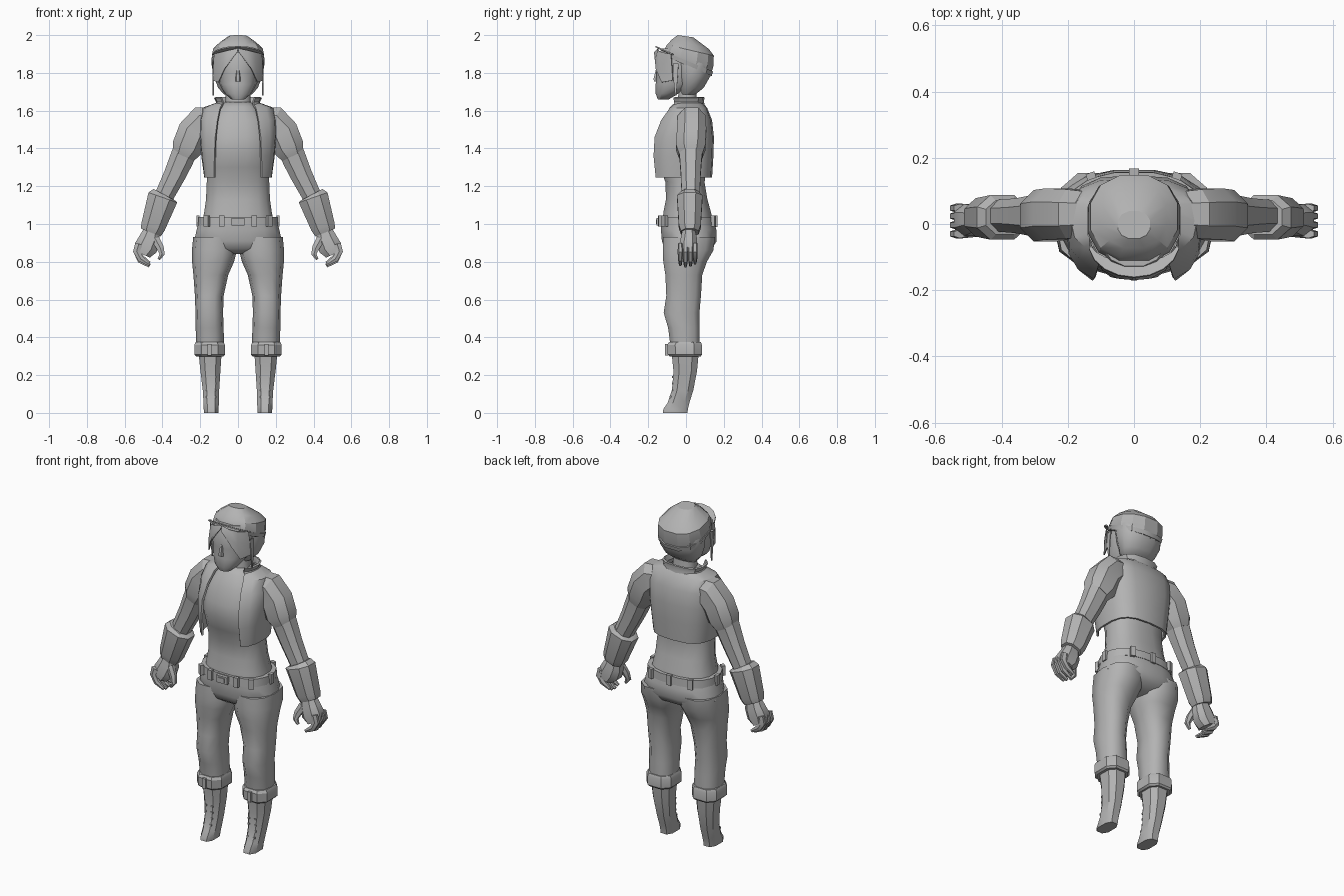
import bpy, bmesh, math
from mathutils import Vector

grey = bpy.data.materials.new("light grey")
grey.diffuse_color = (0.45, 0.45, 0.45, 1)


def finish(name, bm, mirror=False, thick=0, angle=32):
    """Turn a bmesh into an object, optionally thickened and doubled across x."""
    bmesh.ops.recalc_face_normals(bm, faces=bm.faces)
    if thick:
        bmesh.ops.solidify(bm, geom=bm.faces[:], thickness=thick)
    if mirror:
        geom = bmesh.ops.duplicate(bm, geom=bm.verts[:] + bm.edges[:] + bm.faces[:])["geom"]
        for v in geom:
            if isinstance(v, bmesh.types.BMVert):
                v.co.x *= -1
        bmesh.ops.reverse_faces(bm, faces=[f for f in geom if isinstance(f, bmesh.types.BMFace)])
    mesh = bpy.data.meshes.new(name)
    bm.to_mesh(mesh)
    bm.free()
    mesh.materials.append(grey)
    mesh.polygons.foreach_set("use_smooth", [True] * len(mesh.polygons))
    mesh.set_sharp_from_angle(angle=math.radians(angle))
    obj = bpy.data.objects.new(name, mesh)
    bpy.context.collection.objects.link(obj)
    return obj


def skin(name, rows, closed=True, **kw):
    """Bridge rows of points; closed rows also get end caps."""
    bm = bmesh.new()
    rows = [[bm.verts.new(p) for p in r] for r in rows]
    n = len(rows[0])
    for a, b in zip(rows, rows[1:]):
        for i in range(n if closed else n - 1):
            j = (i + 1) % n
            bm.faces.new((a[i], a[j], b[j], b[i]))
    if closed:
        bm.faces.new(rows[0])
        bm.faces.new(rows[-1])
    return finish(name, bm, **kw)


def spow(v, p):
    return math.copysign(abs(v) ** p, v)


def flat_ring(z, cx, hw, yf, yb, n=12, p=0.8, dz=0, gap=None):
    """Level ring; dz lowers the back; gap (degrees) leaves the front open."""
    pts = []
    for i in range(n):
        if gap is None:
            a = 2 * math.pi * (i + 0.5) / n
        else:
            a = math.radians(gap + (360 - 2 * gap) * i / (n - 1))
        s, c = spow(math.sin(a), p), spow(math.cos(a), p)
        pts.append((cx + hw * s, (yf + yb) / 2 - c * (yb - yf) / 2, z - dz * (1 - c) / 2))
    return pts


def body(name, rings, n=12, p=0.8, **kw):
    return skin(name, [flat_ring(*r[:5], n, p, *r[5:]) for r in rings], **kw)


def limb(name, path, n=8, p=0.85, **kw):
    """Tube along a path of (x, y, z, half width, half depth)."""
    rows = []
    for i, (x, y, z, w, d) in enumerate(path):
        a, b = path[max(i - 1, 0)], path[min(i + 1, len(path) - 1)]
        t = Vector((b[0] - a[0], 0, b[2] - a[2])).normalized()
        u = Vector((-t.z, 0, t.x))
        rows.append([Vector((x, y, z)) + u * w * spow(math.cos(k), p)
                     + Vector((0, d * spow(math.sin(k), p), 0))
                     for k in [2 * math.pi * (j + 0.5) / n for j in range(n)]])
    return skin(name, rows, mirror=True, **kw)


def boxes(name, items, mirror=False):
    """Small blocks: (x, y, z, sx, sy, sz, turn about z in degrees)."""
    bm = bmesh.new()
    for x, y, z, sx, sy, sz, turn in items:
        vs = bmesh.ops.create_cube(bm, size=1)["verts"]
        r = math.radians(turn)
        for v in vs:
            px, py = v.co.x * sx, v.co.y * sy
            v.co = (x + px * math.cos(r) - py * math.sin(r),
                    y + px * math.sin(r) + py * math.cos(r), z + v.co.z * sz)
    return finish(name, bm, mirror)


# Head, nose and neck
body("head", [(1.66, 0, .035, -.15, -.09), (1.69, 0, .07, -.162, -.04), (1.74, 0, .098, -.163, .06),
              (1.80, 0, .108, -.158, .08), (1.86, 0, .115, -.165, .09), (1.93, 0, .105, -.13, .09)],
     n=14, p=0.9, angle=50)
body("nose", [(1.755, 0, .016, -.172, -.14), (1.77, 0, .014, -.173, -.14), (1.82, 0, .008, -.16, -.14)], n=6, angle=60)
body("neck", [(1.58, 0, .075, -.05, .07), (1.64, 0, .068, -.045, .06), (1.74, 0, .062, -.04, .055)], n=10, angle=50)

# Hair: bowl at the back, parted fringe, long side locks
body("back_hair", [(1.685, 0, .075, -.03, .05), (1.72, 0, .108, -.045, .095), (1.78, 0, .132, -.055, .13),
                   (1.85, 0, .138, -.07, .145), (1.91, 0, .125, -.09, .12)], n=12, p=0.9, angle=45)
skin("fringe", [[(0, -.15, 1.93), (.05, -.15, 1.92), (.09, -.13, 1.91), (.127, -.08, 1.9)],
                [(.004, -.168, 1.91), (.05, -.165, 1.87), (.095, -.14, 1.84), (.132, -.075, 1.83)],
                [(.008, -.169, 1.905), (.072, -.16, 1.82), (.105, -.13, 1.75), (.132, -.07, 1.76)]],
     closed=False, mirror=True, thick=.006, angle=45)
skin("side_lock", [[(.128, -.07, 1.85), (.132, -.04, 1.85)], [(.134, -.068, 1.78), (.136, -.044, 1.78)],
                   [(.133, -.058, 1.68), (.134, -.052, 1.68)]], closed=False, mirror=True, thick=.006)

# Cap: tilted dome, band and brim
body("cap", [(1.895, 0, .134, -.122, .132, .115), (1.92, 0, .143, -.12, .148, .09), (1.95, 0, .135, -.105, .151, .06),
             (1.98, 0, .10, -.075, .125, .055), (2.0, 0, .05, -.045, .04, .012)], n=12, p=0.85, angle=25)
body("cap_band", [(1.90, 0, .14, -.127, .14, .118), (1.918, 0, .144, -.128, .147, .112)], n=12, p=0.85)
arc = [math.radians(-80 + 20 * i) for i in range(9)]
skin("cap_brim", [[(.132 * math.sin(t), -.055 - .06 * math.cos(t), 1.895 + .025 * math.cos(t)) for t in arc],
                  [(.138 * math.sin(t), -.055 - .105 * math.cos(t), 1.895 + .048 * math.cos(t)) for t in arc]],
     closed=False, thick=.007)

# Shirt
body("shirt", [(1.0, 0, .195, -.125, .145), (1.06, 0, .182, -.122, .135), (1.13, 0, .172, -.108, .115),
               (1.22, 0, .168, -.11, .10), (1.30, 0, .168, -.14, .11), (1.38, 0, .175, -.163, .12),
               (1.46, 0, .17, -.158, .125), (1.55, 0, .155, -.125, .115), (1.62, 0, .10, -.085, .09),
               (1.645, 0, .07, -.055, .07)], n=16, angle=45)

# Cropped open jacket and standing collar
jacket = [(1.245, .18, -.185, .138, 38), (1.36, .195, -.19, .145, 32), (1.46, .205, -.18, .148, 28),
          (1.55, .205, -.14, .138, 24), (1.615, .19, -.09, .112, 22), (1.64, .12, -.065, .09, 34)]
skin("jacket", [flat_ring(z, 0, w, f, b, 15, .7, 0, g) for z, w, f, b, g in jacket],
     closed=False, thick=.012, angle=35)
skin("collar", [flat_ring(z, 0, w, f, b, 11, .75, 0, 40) for z, w, f, b in
                [(1.615, .118, -.075, .092), (1.645, .105, -.07, .085), (1.672, .118, -.075, .088)]],
     closed=False, thick=.01)

# Arms: puffed shoulder sleeve, lower sleeve, flared glove cuff
limb("shoulder_sleeve", [(.12, .03, 1.545, .08, .07), (.185, .03, 1.535, .098, .08), (.235, .03, 1.485, .092, .083),
                         (.268, .025, 1.405, .088, .083), (.29, .025, 1.36, .066, .066)], angle=25)
limb("lower_sleeve", [(.275, .025, 1.40, .07, .068), (.302, .025, 1.335, .068, .062), (.335, .025, 1.26, .062, .056),
                      (.405, .025, 1.12, .052, .05)], angle=25)
limb("glove_cuff", [(.39, .02, 1.155, .07, .055), (.398, .02, 1.14, .086, .072), (.45, .02, .985, .069, .062),
                    (.462, .02, .955, .06, .05)], angle=25)

# Hands with curled fingers
limb("palm", [(.455, .015, .97, .045, .035), (.468, .015, .92, .06, .045), (.488, .012, .875, .066, .052),
              (.505, .012, .84, .045, .05)], angle=35)
for k, (y, drop) in enumerate([(-.03, 0), (-.003, -.008), (.024, -.004), (.048, .008)]):
    limb("finger_%d" % (k + 1), [(.525, y, .895, .022, .013), (.537, y, .855, .021, .014),
                                 (.515, y, .815 + drop, .019, .013), (.468, y, .785 + drop, .009, .008)], n=6)
limb("thumb", [(.44, -.01, .925, .025, .018), (.412, -.022, .875, .022, .017),
               (.402, -.03, .84, .016, .014), (.42, -.032, .812, .007, .008)], n=6)

# Trousers
body("trouser_hips", [(1.02, 0, .208, -.135, .15), (.97, 0, .222, -.135, .163), (.91, 0, .236, -.13, .165),
                      (.87, 0, .20, -.115, .14), (.84, 0, .12, -.07, .08)], n=16, angle=45)
body("trouser_leg", [(.93, .125, .112, -.128, .16), (.86, .125, .119, -.128, .15), (.80, .132, .111, -.125, .115),
                     (.73, .144, .092, -.113, .09), (.62, .152, .076, -.108, .083), (.53, .152, .073, -.122, .075),
                     (.45, .15, .074, -.098, .075), (.35, .148, .074, -.085, .075)], n=10, mirror=True, angle=45)

# Belt with loops and buckle
body("belt", [(.992, 0, .215, -.14, .16), (1.038, 0, .212, -.138, .158)], n=16)
boxes("belt_loop", [(.085, -.137, 1.015, .028, .02, .058, 5), (.165, -.112, 1.015, .03, .02, .058, 35),
                    (.212, .01, 1.015, .018, .03, .058, 0), (.13, .145, 1.015, .028, .02, .058, -20)], True)
boxes("back_loop", [(0, .158, 1.015, .03, .02, .06, 0)])
boxes("buckle", [(0, -.145, 1.012, .07, .02, .042, 0), (0, -.15, 1.012, .04, .02, .025, 0)])

# Boots: folded top cuff, shaft and foot, laces
body("boot_cuff", [(.298, .15, .076, -.09, .082), (.308, .15, .086, -.102, .09), (.36, .15, .086, -.105, .09),
                   (.375, .15, .078, -.095, .083)], n=8, p=.7, mirror=True, angle=30)
boxes("cuff_strap", [(.15, -.103, .335, .022, .014, .06, 0)], True)
body("boot", [(.33, .148, .066, -.082, .073), (.22, .146, .056, -.07, .062), (.12, .143, .046, -.078, .042),
              (.055, .142, .043, -.1, .022), (.02, .142, .042, -.124, .014), (0, .142, .04, -.126, .012)],
     n=8, p=.75, mirror=True, angle=35)
boxes("boot_lace", [(x, -.069 - .012 * (z < .12), z, .012, .012, .01, 0)
                    for z in (.085, .12, .155, .19) for x in (.122, .164)], True)
